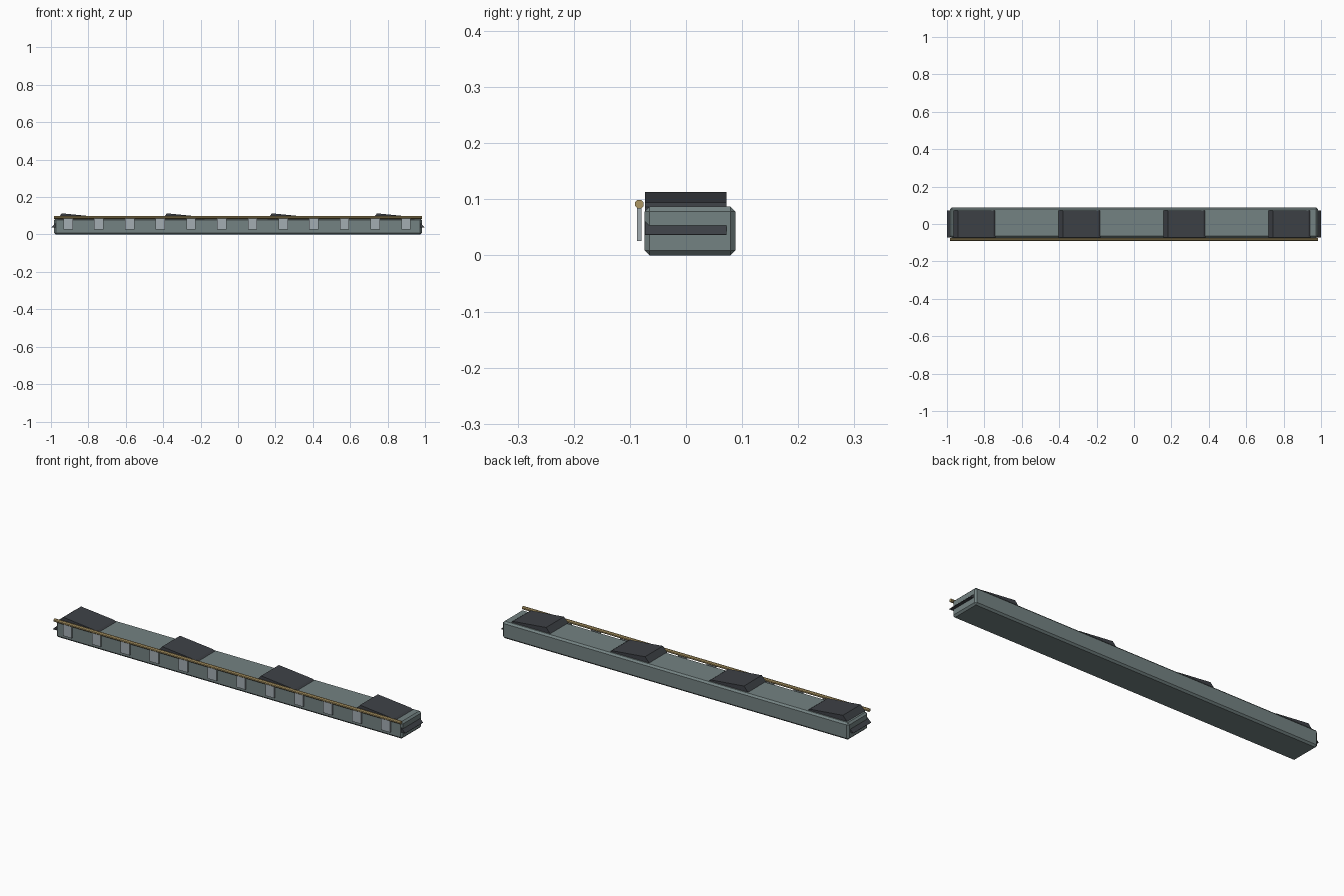
import bpy, bmesh, math
from mathutils import Matrix

if "Cube" in bpy.data.objects:
    bpy.data.objects.remove(bpy.data.objects["Cube"], do_unlink=True)


def material(name, rgb):
    m = bpy.data.materials.new(name)
    m.use_nodes = True
    m.diffuse_color = (*rgb, 1)
    m.node_tree.nodes["Principled BSDF"].inputs["Base Color"].default_value = (*rgb, 1)
    return m


HULL = material("grey green hull", (0.175, 0.225, 0.225))
DARK = material("dark slate", (0.048, 0.053, 0.062))
GOLD = material("brass", (0.42, 0.31, 0.13))
PALE = material("pale grey", (0.37, 0.42, 0.45))


def finish(name, bm, mat):
    bmesh.ops.recalc_face_normals(bm, faces=bm.faces)
    mesh = bpy.data.meshes.new(name)
    bm.to_mesh(mesh)
    bm.free()
    mesh.materials.append(mat)
    obj = bpy.data.objects.new(name, mesh)
    bpy.context.collection.objects.link(obj)
    return obj


def box(name, lo, hi, mat, bevel=0):
    bm = bmesh.new()
    bmesh.ops.create_cube(bm, size=1)
    for v in bm.verts:
        v.co = [(a + b) / 2 + c * (b - a) for a, b, c in zip(lo, hi, v.co)]
    if bevel:
        bmesh.ops.bevel(bm, geom=bm.edges[:], offset=bevel, segments=1,
                        profile=0.5, affect='EDGES')
    return finish(name, bm, mat)


def prism(name, profile, y0, y1, mat):
    # extrude an x-z profile along y
    bm = bmesh.new()
    face = bm.faces.new([bm.verts.new((x, y0, z)) for x, z in profile])
    ext = bmesh.ops.extrude_face_region(bm, geom=[face])
    verts = [g for g in ext["geom"] if isinstance(g, bmesh.types.BMVert)]
    bmesh.ops.translate(bm, verts=verts, vec=(0, y1 - y0, 0))
    return finish(name, bm, mat)


# long bevelled body
box("body", (-0.983, -0.074, 0), (0.983, 0.088, 0.087), HULL, bevel=0.009)

# sloped roof housings, steep side towards -x
for i in range(4):
    x = -0.965 + i * 0.5615
    prism(f"roof_housing_{i + 1}",
          [(x, 0.079), (x, 0.086), (x + 0.024, 0.113), (x + 0.213, 0.094),
           (x + 0.224, 0.086), (x + 0.224, 0.079)],
          -0.073, 0.072, DARK)

# wedge lips at both ends
for side, s in (("left", 1), ("right", -1)):
    prism(f"end_lip_{side}",
          [(s * 0.965, 0.036), (s * 1.0, 0.036), (s * 1.0, 0.037), (s * 0.965, 0.07)],
          -0.073, 0.072, DARK)

# handrail along the front
bm = bmesh.new()
bmesh.ops.create_cone(bm, cap_ends=True, segments=8, radius1=0.0082, radius2=0.0082,
                      depth=1.968,
                      matrix=Matrix.Translation((0, -0.083, 0.0915))
                      @ Matrix.Rotation(math.pi / 2, 4, 'Y')
                      @ Matrix.Rotation(math.pi / 8, 4, 'Z'))
finish("handrail", bm, GOLD)

# flat plates hanging below the rail
for i in range(12):
    x = -0.908 + i * 0.1642
    box(f"rail_plate_{i + 1}", (x - 0.025, -0.0875, 0.026), (x + 0.025, -0.0795, 0.09), PALE)
